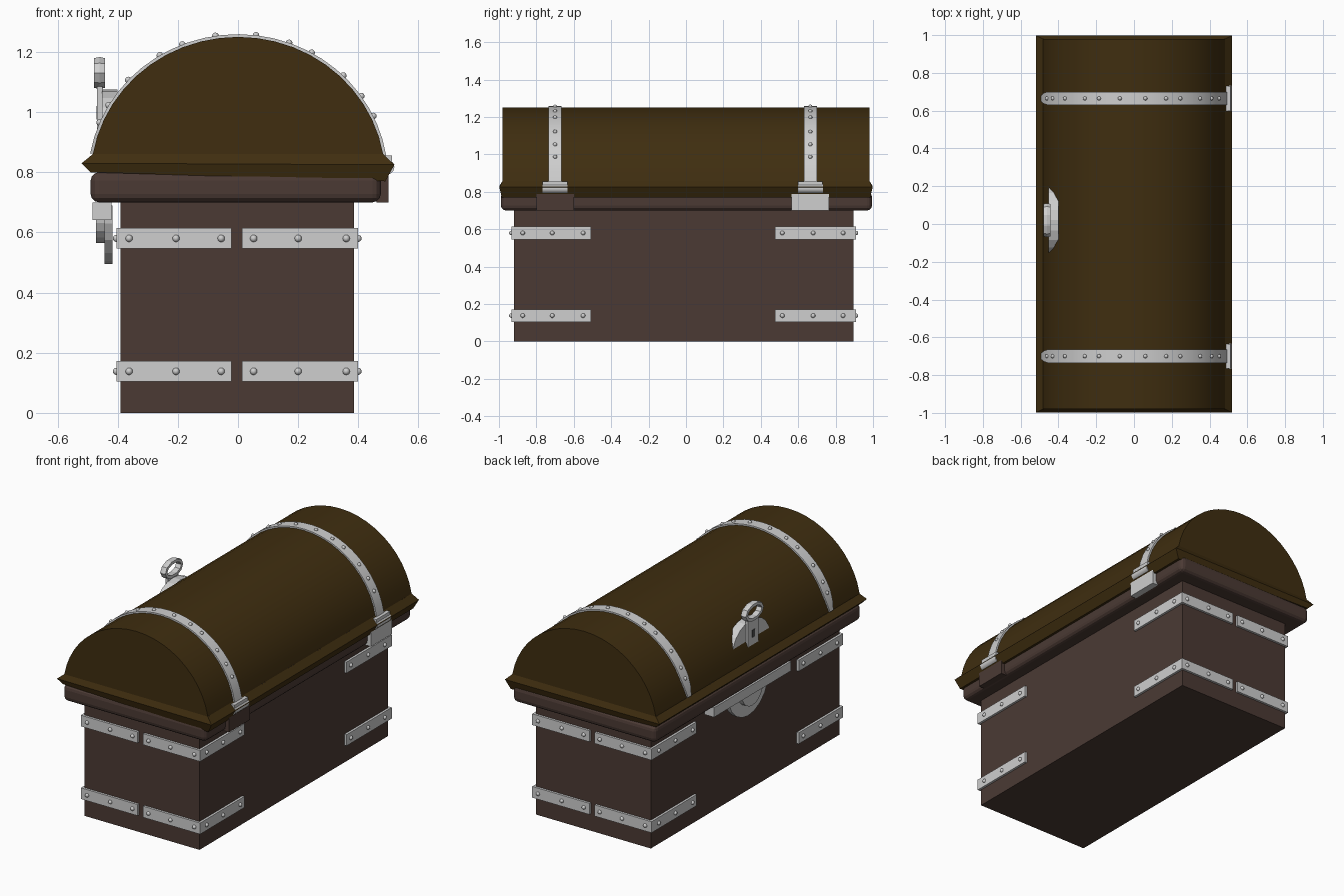
import bpy, bmesh, math
from mathutils import Vector

if "Cube" in bpy.data.objects:
    bpy.data.objects.remove(bpy.data.objects["Cube"])


def material(name, rgb):
    m = bpy.data.materials.new(name)
    m.diffuse_color = (*rgb, 1)
    m.use_nodes = True
    m.node_tree.nodes["Principled BSDF"].inputs["Base Color"].default_value = m.diffuse_color
    return m


LID = material("dark olive wood", (0.050, 0.027, 0.005))
WOOD = material("brown wood", (0.070, 0.042, 0.034))
METAL = material("pale metal", (0.62, 0.62, 0.62))
DARK = material("dark keyhole", (0.08, 0.08, 0.08))


def finish(name, bm, mat, smooth=None):
    bmesh.ops.recalc_face_normals(bm, faces=bm.faces[:])
    me = bpy.data.meshes.new(name)
    bm.to_mesh(me)
    bm.free()
    me.materials.append(mat)
    ob = bpy.data.objects.new(name, me)
    bpy.context.collection.objects.link(ob)
    if smooth:
        bpy.ops.object.select_all(action='DESELECT')
        ob.select_set(True)
        bpy.context.view_layer.objects.active = ob
        bpy.ops.object.shade_smooth_by_angle(angle=math.radians(smooth))
    return ob


def add_box(bm, x0, x1, y0, y1, z0, z1):
    g = bmesh.ops.create_cube(bm, size=1)
    for v in g["verts"]:
        v.co = ((x0 + x1) / 2 + v.co.x * (x1 - x0), (y0 + y1) / 2 + v.co.y * (y1 - y0),
                (z0 + z1) / 2 + v.co.z * (z1 - z0))


def box(name, mat, *dims):
    bm = bmesh.new()
    add_box(bm, *dims)
    return finish(name, bm, mat)


def add_stud(bm, co, r=0.012):
    g = bmesh.ops.create_uvsphere(bm, u_segments=8, v_segments=6, radius=r)
    bmesh.ops.translate(bm, verts=g["verts"], vec=co)


def prism_x(name, mat, pts, x0, x1):
    """Plate with an outline in (y, z), extruded along x."""
    bm = bmesh.new()
    f = bm.faces.new([bm.verts.new((x0, y, z)) for y, z in pts])
    g = bmesh.ops.extrude_face_region(bm, geom=[f])
    bmesh.ops.translate(bm, verts=[v for v in g["geom"] if isinstance(v, bmesh.types.BMVert)],
                        vec=(x1 - x0, 0, 0))
    return finish(name, bm, mat)


def half_disc(cy, cz, ry, rz, n=10):
    return [(cy + ry * math.cos(math.pi * i / n), cz + rz * math.sin(math.pi * i / n))
            for i in range(n + 1)]


# Body and rounded rim
X0, X1, Y0, Y1 = -0.39, 0.385, -0.92, 0.895
box("chest_body", WOOD, X0, X1, Y0, Y1, 0, 0.72)
rim = box("chest_rim", WOOD, -0.49, 0.475, -0.99, 0.995, 0.70, 0.80)
bev = rim.modifiers.new("round", 'BEVEL')
bev.width, bev.segments = 0.028, 3


# Domed lid with a flared skirt
def arch(a, off=0.0):
    return (0.49 + off) * math.cos(a), 0.78 + (0.47 + off) * math.sin(a)


A0 = math.radians(9.8)
bm = bmesh.new()
N = 22
rows = [[bm.verts.new((x, y, z)) for x, z in (arch(A0 + (math.pi - 2 * A0) * i / N) for i in range(N + 1))]
        for y in (-0.98, 0.98)]
for i in range(N):
    bm.faces.new((rows[0][i], rows[0][i + 1], rows[1][i + 1], rows[1][i]))
for r in rows:
    bm.faces.new(r)
finish("lid_dome", bm, LID, 30)
bm = bmesh.new()
rings = []
for hx, hy, zl, zr in ((0.483, 0.98, 0.86, 0.86), (0.52, 0.998, 0.83, 0.825), (0.49, 0.985, 0.80, 0.77)):
    rings.append([bm.verts.new(c) for c in ((-hx, -hy, zl), (hx, -hy, zr), (hx, hy, zr), (-hx, hy, zl))])
for a, b in zip(rings, rings[1:]):
    for i in range(4):
        bm.faces.new((a[i], a[(i + 1) % 4], b[(i + 1) % 4], b[i]))
bm.faces.new(rings[-1])
finish("lid_skirt", bm, LID)

# Lid bands, studs and hinges
for label, yc, plate in (("front", -0.70, WOOD), ("back", 0.665, METAL)):
    bm = bmesh.new()
    prev = None
    n = 24
    for i in range(n + 1):
        a = math.radians(9) + math.radians(161) * i / n
        w = 0.016 if i == n else 0.028 if i == n - 1 else 0.035
        ring = []
        for off, s in ((-0.004, -1), (0.009, -1), (0.009, 1), (-0.004, 1)):
            x, z = arch(a, off)
            ring.append(bm.verts.new((x, yc + s * w, z)))
        if prev:
            for k in range(4):
                bm.faces.new((prev[k], prev[(k + 1) % 4], ring[(k + 1) % 4], ring[k]))
        else:
            bm.faces.new(ring)
        prev = ring
    bm.faces.new(prev)
    finish(label + "_lid_band", bm, METAL, 30)
    bm = bmesh.new()
    for sx in (-0.46, -0.43, -0.365, -0.26, -0.185, -0.075, 0.06, 0.17, 0.245, 0.35, 0.41, 0.45):
        x, z = arch(math.acos(sx / 0.499), 0.009)
        add_stud(bm, (x, yc, z), 0.011)
    finish(label + "_lid_studs", bm, METAL, 60)
    # hinge: rolled barrel, leaf and rim plate
    bm = bmesh.new()
    g = bmesh.ops.create_cone(bm, cap_ends=True, segments=12, radius1=0.026, radius2=0.026, depth=0.135)
    for v in g["verts"]:
        v.co = Vector((0.494 + v.co.x, yc + v.co.z, 0.818 + v.co.y))
    add_box(bm, 0.475, 0.512, yc - 0.066, yc + 0.066, 0.82, 0.855)
    finish(label + "_hinge_barrel", bm, METAL, 40)
    box(label + "_hinge_plate", plate, 0.46, 0.50, yc - 0.10, yc + 0.10, 0.70, 0.80)

# Corner straps with studs, two heights on all four sides
T = 0.014
for label, zc in (("lower", 0.138), ("upper", 0.58)):
    bm = bmesh.new()
    st = bmesh.new()
    z0, z1 = zc - 0.034, zc + 0.034
    for yf, yo in ((Y0, Y0 - T), (Y1, Y1 + T)):
        for xa, xb in ((X0 - T, -0.022), (0.014, X1 + T)):
            add_box(bm, xa, xb, min(yf, yo), max(yf, yo), z0, z1)
        for sx in (-0.362, -0.206, -0.056, 0.052, 0.20, 0.36):
            add_stud(st, (sx, yo, zc))
    for xf, xo in ((X0, X0 - T), (X1, X1 + T)):
        for ya, yb in ((Y0 - T, -0.508), (0.475, Y1 + T)):
            add_box(bm, min(xf, xo), max(xf, xo), ya, yb, z0, z1)
        for sy in (-0.873, -0.715, -0.55, 0.515, 0.68, 0.84):
            add_stud(st, (xo, sy, zc))
    finish(label + "_corner_straps", bm, METAL)
    finish(label + "_strap_studs", st, METAL, 60)

# Lock on the left side: lid plate, slab, ring
YL = 0.02
prism_x("lock_lid_plate", METAL, half_disc(YL, 0.93, 0.178, 0.145), -0.452, -0.40)
box("lock_slab", METAL, -0.468, -0.45, YL - 0.05, YL + 0.05, 0.93, 1.085)
box("keyhole", DARK, -0.471, -0.467, YL - 0.012, YL + 0.012, 0.975, 1.02)
bm = bmesh.new()
M = 10
loops = []
for i in range(M):
    a = 2 * math.pi * i / M
    c, s = math.cos(a), math.sin(a)
    loops.append([bm.verts.new((x, YL + (0.09 - d) * c, 1.13 + (0.056 - d) * s))
                  for x, d in ((-0.478, 0.004), (-0.46, 0), (-0.443, 0.004), (-0.443, 0.022), (-0.478, 0.022))])
for i in range(M):
    a, b = loops[i], loops[(i + 1) % M]
    for k in range(5):
        bm.faces.new((a[k], a[(k + 1) % 5], b[(k + 1) % 5], b[k]))
finish("lock_ring", bm, METAL)

# Lock parts below the rim: bar, hanging half disc and boss
box("lock_bar", METAL, -0.483, -0.42, -0.32, 0.42, 0.642, 0.70)
prism_x("lock_lower_plate", METAL, half_disc(YL + 0.015, 0.69, 0.195, -0.195), -0.444, -0.418)
prism_x("lock_lower_boss", METAL, half_disc(YL + 0.015, 0.66, 0.10, -0.095), -0.472, -0.44)
